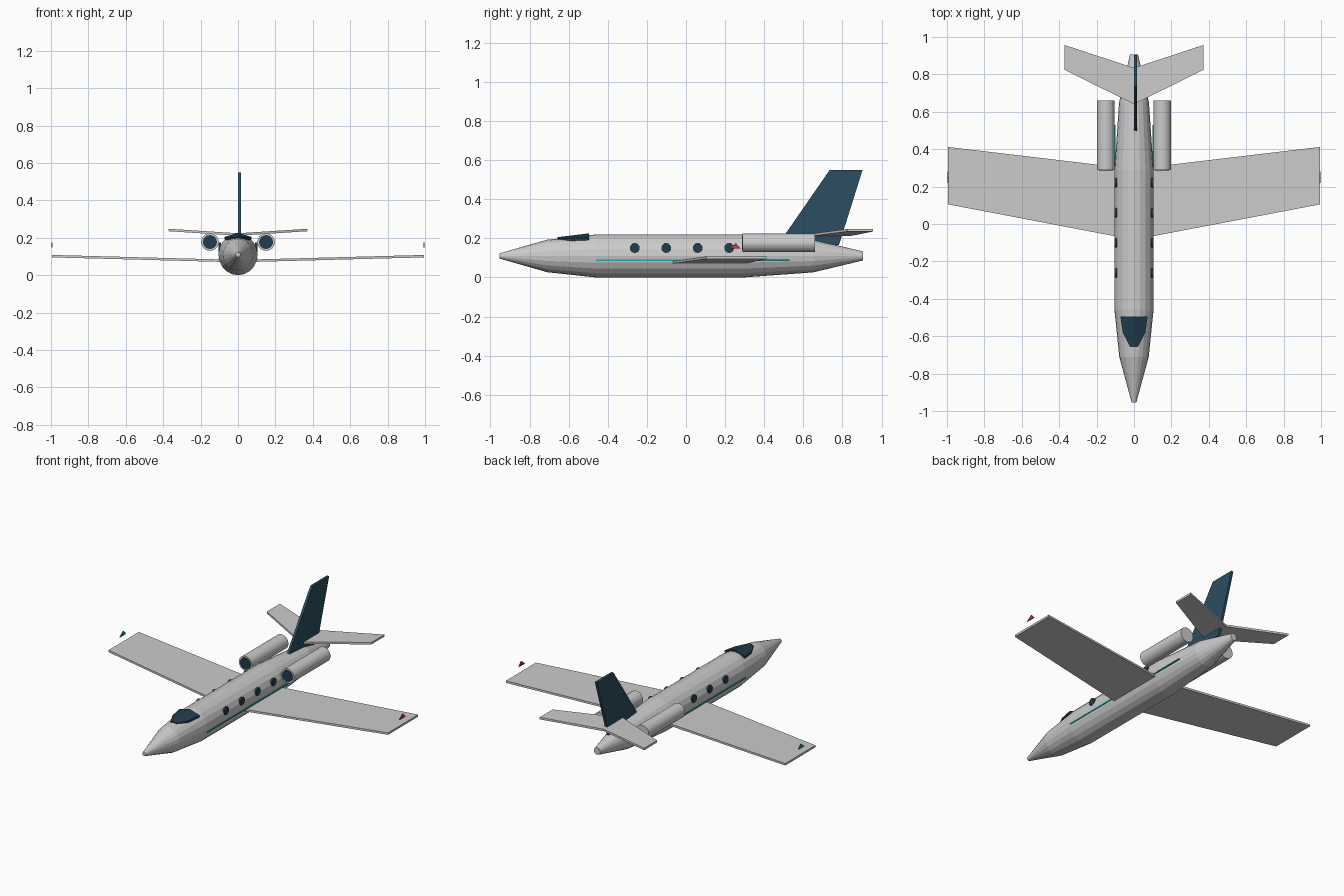
import bpy, bmesh, math
from mathutils import Matrix

if "Cube" in bpy.data.objects:
    bpy.data.objects.remove(bpy.data.objects["Cube"])


def material(name, rgb):
    m = bpy.data.materials.new(name)
    m.diffuse_color = (*rgb, 1)
    m.use_nodes = True
    m.node_tree.nodes["Principled BSDF"].inputs["Base Color"].default_value = m.diffuse_color
    return m


NAVY = material("navy", (0.025, 0.075, 0.12))
GLASS = material("dark_glass", (0.015, 0.045, 0.07))
TEAL = material("teal", (0.02, 0.4, 0.4))
RED = material("red", (0.6, 0.03, 0.03))
GREEN = material("green", (0.03, 0.35, 0.15))


def finish(name, bm, mat=None, mirror=False):
    bmesh.ops.recalc_face_normals(bm, faces=bm.faces)
    me = bpy.data.meshes.new(name)
    bm.to_mesh(me)
    bm.free()
    ob = bpy.data.objects.new(name, me)
    bpy.context.collection.objects.link(ob)
    if mat:
        me.materials.append(mat)
    if mirror:
        ob.modifiers.new("mirror", 'MIRROR')
    return ob


def slab(name, pts, offset, mat=None, mirror=False):
    """Outline polygon extruded along an offset vector."""
    bm = bmesh.new()
    face = bm.faces.new([bm.verts.new(p) for p in pts])
    ext = bmesh.ops.extrude_face_region(bm, geom=[face], use_keep_orig=True)
    vs = [g for g in ext["geom"] if isinstance(g, bmesh.types.BMVert)]
    bmesh.ops.translate(bm, verts=vs, vec=offset)
    return finish(name, bm, mat, mirror)


def cylinder(name, loc, axis, r, depth, sides, mat=None):
    bm = bmesh.new()
    rot = Matrix.Rotation(math.pi / 2, 4, axis)
    bmesh.ops.create_cone(bm, cap_ends=True, segments=sides, radius1=r, radius2=r,
                          depth=depth, matrix=Matrix.Translation(loc) @ rot)
    return finish(name, bm, mat, True)


# Fuselage: faceted rings of (y, radius) along the body
SIDES = 20
bm = bmesh.new()
rings = []
for y, r in [(-0.955, 0.013), (-0.71, 0.083), (-0.46, 0.11),
             (0.29, 0.11), (0.65, 0.084), (0.905, 0.023)]:
    angles = [2 * math.pi * i / SIDES for i in range(SIDES)]
    rings.append([bm.verts.new((0.95 * r * math.cos(a), y, 0.11 + r * math.sin(a)))
                  for a in angles])
for a, b in zip(rings, rings[1:]):
    for i in range(SIDES):
        j = (i + 1) % SIDES
        bm.faces.new((a[i], a[j], b[j], b[i]))
bm.faces.new(rings[0])
bm.faces.new(rings[-1])
finish("fuselage", bm)

# Main wings and tailplane, swept with slight upward tilt
slab("wings", [(0.05, -0.075, 0.07), (0.995, 0.105, 0.095),
               (0.995, 0.412, 0.095), (0.05, 0.3, 0.07)], (0, 0, 0.013), mirror=True)
slab("tailplane", [(0, 0.64, 0.211), (0.372, 0.825, 0.235),
                   (0.372, 0.957, 0.235), (0, 0.835, 0.211)], (0, 0, 0.013), mirror=True)

# Upright tail fin
slab("tail_fin", [(0.001, 0.497, 0.2), (0.001, 0.51, 0.225), (0.001, 0.735, 0.55),
                  (0.001, 0.903, 0.55), (0.001, 0.782, 0.165)], (0.016, 0, 0), NAVY)

# Engines with dark intakes
cylinder("engines", (0.15, 0.475, 0.177), 'X', 0.047, 0.37, 24)
cylinder("engine_intakes", (0.15, 0.29, 0.177), 'X', 0.037, 0.008, 24, GLASS)

# Cabin windows
for i in range(4):
    cylinder(f"cabin_window_{i + 1}", (0.097, -0.262 + 0.161 * i, 0.15), 'Y',
             0.025, 0.012, 16, GLASS)

# Cockpit windscreen: one panel each side of the centre ridge
slab("windscreen", [(0, -0.495, 0.226), (0.073, -0.495, 0.204), (0.06, -0.58, 0.2),
                    (0.022, -0.657, 0.2), (0, -0.657, 0.206)],
     (0, 0, -0.013), GLASS, True)

# Side stripes
slab("side_stripes", [(0.099, -0.46, 0.085), (0.105, -0.46, 0.085),
                      (0.105, 0.53, 0.085), (0.099, 0.53, 0.085)],
     (0, 0, 0.008), TEAL, True)

# Wing tip lights
for name, x, mat in (("right_tip_light", 0.998, RED), ("left_tip_light", -0.998, GREEN)):
    slab(name, [(x, 0.218, 0.147), (x, 0.28, 0.147), (x, 0.255, 0.175)],
         (-math.copysign(0.006, x), 0, 0), mat)
